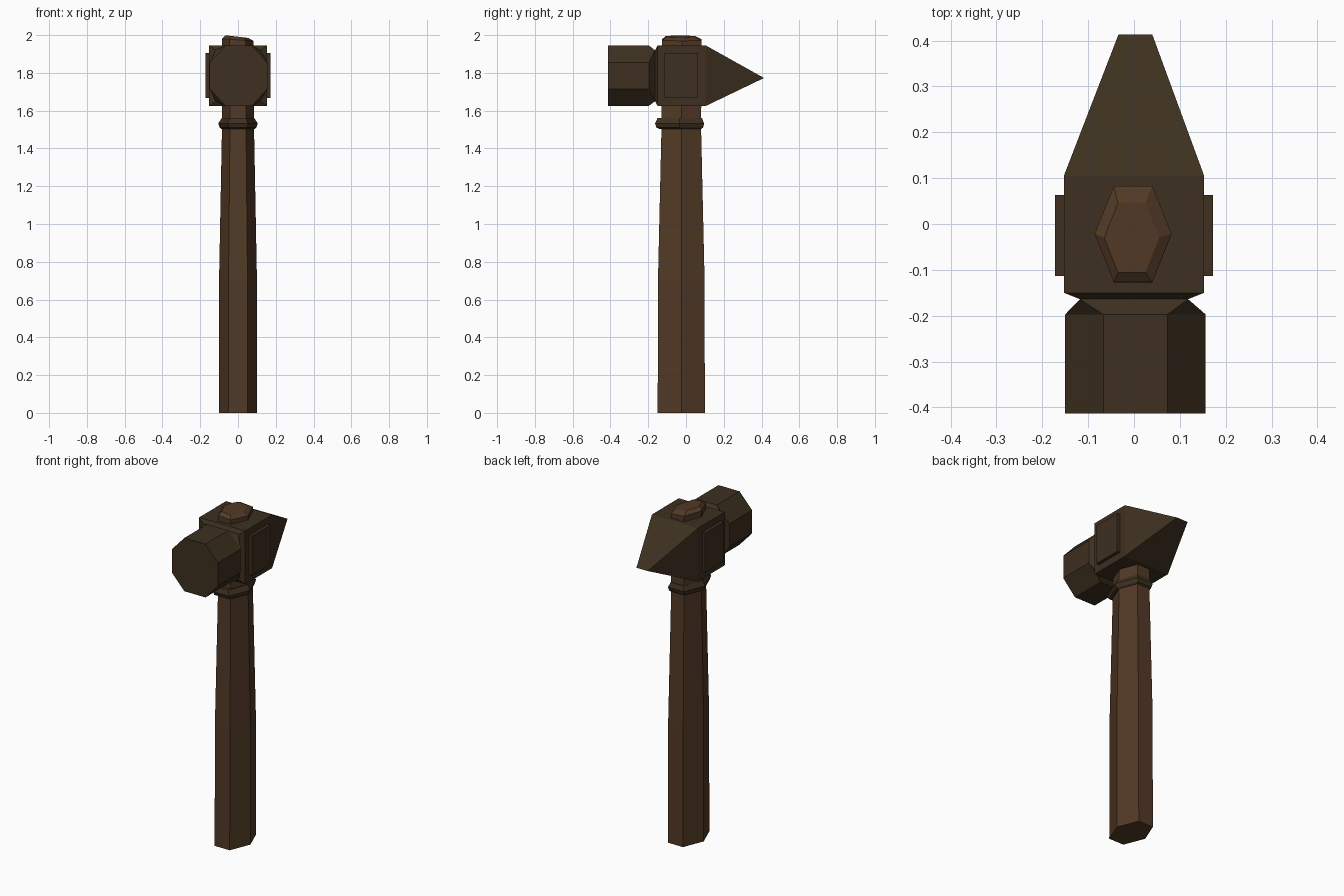
import bpy, bmesh
from mathutils import Vector

if "Cube" in bpy.data.objects:
    bpy.data.objects.remove(bpy.data.objects["Cube"])


def material(name, rgb):
    m = bpy.data.materials.new(name)
    m.diffuse_color = (*rgb, 1)
    m.use_nodes = True
    m.node_tree.nodes["Principled BSDF"].inputs["Base Color"].default_value = m.diffuse_color
    return m


WOOD = material("wood", (0.085, 0.042, 0.019))
IRON = material("iron", (0.047, 0.029, 0.014))


def loft(name, rings, mat):
    """Skin a stack of equal-length rings, merging doubled points."""
    bm = bmesh.new()
    loops = [[bm.verts.new(p) for p in ring] for ring in rings]
    for a, b in zip(loops, loops[1:]):
        for i in range(len(a)):
            j = (i + 1) % len(a)
            bm.faces.new((a[i], a[j], b[j], b[i]))
    bm.faces.new(loops[0])
    bm.faces.new(loops[-1])
    bmesh.ops.remove_doubles(bm, verts=bm.verts, dist=0.0005)
    bmesh.ops.recalc_face_normals(bm, faces=bm.faces)
    me = bpy.data.meshes.new(name)
    bm.to_mesh(me)
    bm.free()
    me.materials.append(mat)
    ob = bpy.data.objects.new(name, me)
    bpy.context.collection.objects.link(ob)
    return ob


def hexagon(z, rx, ry, cy=-0.025, cx=0.0, tilt=0.0):
    shape = [(1, 0), (.5, 1), (-.5, 1), (-1, 0), (-.5, -1), (.5, -1)]
    return [Vector((cx + x * rx, cy + y * ry, z + tilt * x)) for x, y in shape]


def octagon(y, r, rz, c, cx, cz=1.785):
    shape = [(r, c), (c, rz), (-c, rz), (-r, c), (-r, -c), (-c, -rz), (c, -rz), (r, -c)]
    return [Vector((cx + x, y, cz + z)) for x, z in shape]


def square(y, rx, rz, cx=0.0, cz=1.785):
    # every corner doubled so it can join an octagon
    shape = [(1, 1), (1, 1), (-1, 1), (-1, 1), (-1, -1), (-1, -1), (1, -1), (1, -1)]
    return [Vector((cx + x * rx, y, cz + z * rz)) for x, z in shape]


# Hexagonal handle, tapering up through the head to a worn end
loft("handle", [
    hexagon(0, 0.1, 0.125),
    hexagon(0.72, 0.1, 0.123),
    hexagon(1.5, 0.085, 0.105),
    hexagon(1.975, 0.084, 0.105, -0.022, -0.002, -0.006),
    hexagon(1.992, 0.06, 0.076, -0.03, -0.005, -0.007),
], WOOD)

# Collar below the head
loft("collar", [
    hexagon(1.503, 0.088, 0.11, -0.03),
    hexagon(1.51, 0.097, 0.123, -0.033),
    hexagon(1.532, 0.105, 0.13, -0.034),
    hexagon(1.56, 0.086, 0.118, -0.033),
], IRON)

# Head: octagonal face, pinched neck, square block, wedge peen
loft("head", [
    octagon(-0.413, 0.153, 0.16, 0.07, 0.003),
    octagon(-0.197, 0.153, 0.16, 0.07, 0.003),
    square(-0.164, 0.118, 0.135),
    square(-0.15, 0.153, 0.16),
    square(0.105, 0.153, 0.16),
    square(0.413, 0.037, 0.0, 0.003, 1.773),
], IRON)

# Raised plates on both cheeks
for side, s in (("left", -1), ("right", 1)):
    loft(side + "_cheek_plate", [
        [Vector((s * x, y, z)) for y, z in
         ((-0.113, 1.667), (0.063, 1.667), (0.063, 1.905), (-0.113, 1.905))]
        for x in (0.15, 0.172)
    ], IRON)
